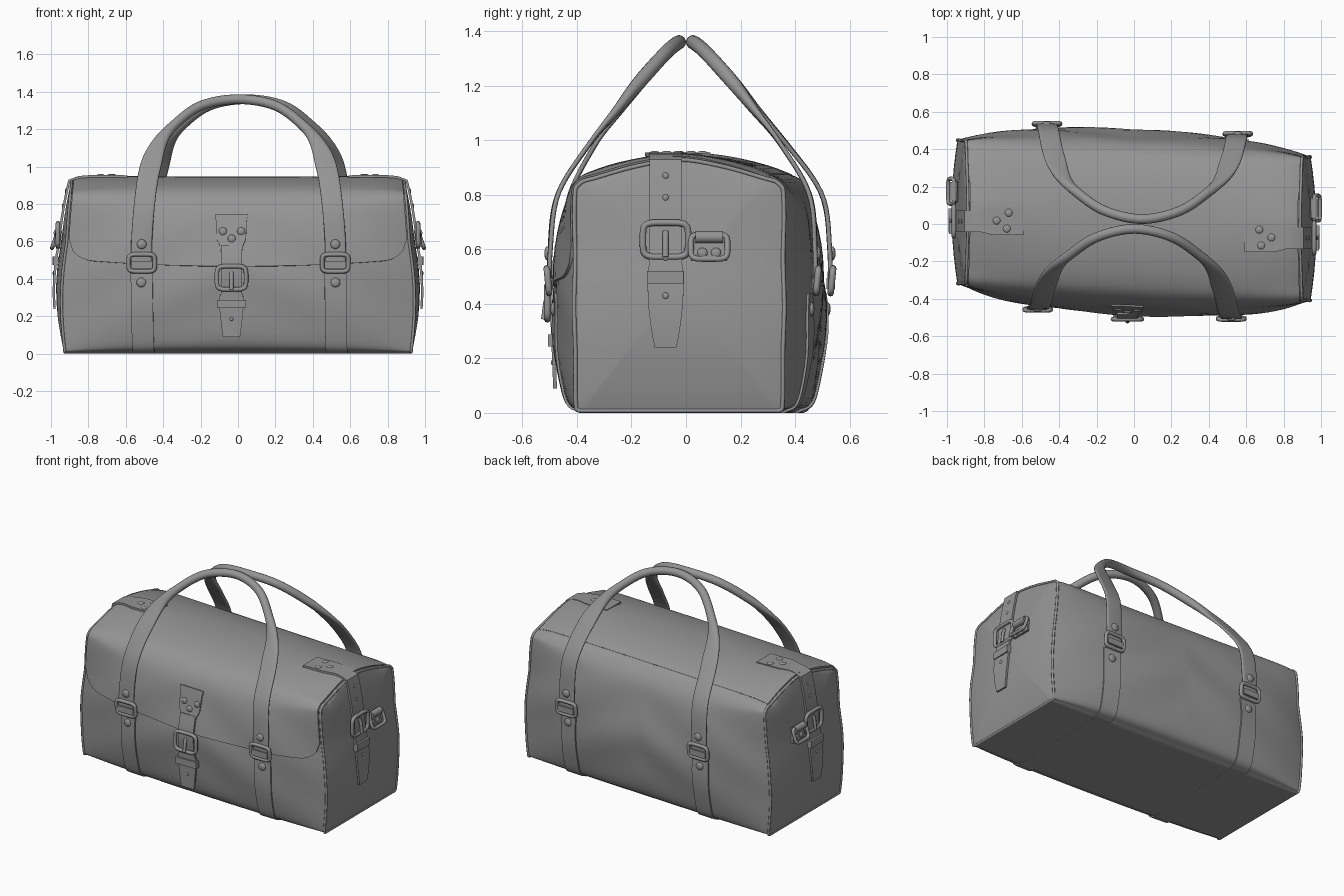
import bpy, bmesh, math
from mathutils import Vector as V, Matrix

if "Cube" in bpy.data.objects:
    bpy.data.objects.remove(bpy.data.objects["Cube"])

X, Y, Z = V((1, 0, 0)), V((0, 1, 0)), V((0, 0, 1))
leather = bpy.data.materials.new("dark_leather")
leather.diffuse_color = (.3, .3, .3, 1)
leather.use_nodes = True
leather.node_tree.nodes["Principled BSDF"].inputs["Base Color"].default_value = leather.diffuse_color


# ---------- helpers ----------
def make(name, verts, faces, angle=40):
    me = bpy.data.meshes.new(name)
    me.from_pydata([tuple(v) for v in verts], [], faces)
    bm = bmesh.new()
    bm.from_mesh(me)
    bmesh.ops.recalc_face_normals(bm, faces=bm.faces)
    bm.to_mesh(me)
    bm.free()
    me.polygons.foreach_set("use_smooth", [True] * len(me.polygons))
    me.set_sharp_from_angle(angle=math.radians(angle))
    me.materials.append(leather)
    ob = bpy.data.objects.new(name, me)
    bpy.context.collection.objects.link(ob)
    return ob


def cr(P, t, closed=False):
    n = len(P)
    i = math.floor(t) if closed else min(max(math.floor(t), 0), n - 2)
    f = t - i
    g = (lambda k: P[k % n]) if closed else (lambda k: P[min(max(k, 0), n - 1)])
    a, b, c, d = g(i - 1), g(i), g(i + 1), g(i + 2)
    return b + 0.5 * f * ((c - a) + f * (2 * a - 5 * b + 4 * c - d + f * (3 * (b - c) + d - a)))


def slab(name, rows, thick):
    """Thick sheet through a grid of points."""
    R, C = len(rows), len(rows[0])
    flat = [p for r in rows for p in r]
    quads = [(i * C + j, i * C + j + 1, (i + 1) * C + j + 1, (i + 1) * C + j)
             for i in range(R - 1) for j in range(C - 1)]
    bm = bmesh.new()
    vs = [bm.verts.new(p) for p in flat]
    for q in quads:
        bm.faces.new([vs[k] for k in q])
    bm.normal_update()
    nr = [v.normal * thick / 2 for v in vs]
    bm.free()
    n = len(flat)
    loop = ([j for j in range(C)] + [i * C + C - 1 for i in range(1, R)]
            + [(R - 1) * C + j for j in range(C - 2, -1, -1)] + [i * C for i in range(R - 2, 0, -1)])
    rim = [(a, b, b + n, a + n) for a, b in zip(loop, loop[1:] + loop[:1])]
    return make(name, [p + m for p, m in zip(flat, nr)] + [p - m for p, m in zip(flat, nr)],
                quads + [tuple(k + n for k in q[::-1]) for q in quads] + rim)


def strip(name, path, W, widths, thick):
    return slab(name, [[p - W * w, p, p + W * w] for p, w in zip(path, widths)], thick)


def sweep(name, pts, size, nrm, closed=False, k=12):
    """Sweep an oval section; size(i) gives half width and half thickness."""
    n, verts = len(pts), []
    for i, p in enumerate(pts):
        a, b = (pts[i - 1], pts[(i + 1) % n]) if closed else (pts[max(i - 1, 0)], pts[min(i + 1, n - 1)])
        t = (b - a).normalized()
        th = (nrm - t * t.dot(nrm)).normalized()
        wd = t.cross(th)
        w, h = size(i)
        e = min(1, h / w + 0.3)
        for j in range(k):
            c, s = math.cos(2 * math.pi * j / k), math.sin(2 * math.pi * j / k)
            verts.append(p + wd * w * math.copysign(abs(c) ** e, c) + th * h * math.copysign(abs(s) ** e, s))
    faces = [(i * k + j, i * k + (j + 1) % k, (i + 1) % n * k + (j + 1) % k, (i + 1) % n * k + j)
             for i in range(n if closed else n - 1) for j in range(k)]
    if not closed:
        faces += [tuple(range(k)), tuple(range((n - 1) * k, n * k))]
    return make(name, verts, faces, 60)


def ring(name, c, A, B, w, h, r=0.012):
    pw = lambda v: math.copysign(abs(v) ** 0.4, v)
    pts = [c + A * w * pw(math.cos(a)) + B * h * pw(math.sin(a))
           for a in [2 * math.pi * (i + 0.5) / 36 for i in range(36)]]
    return sweep(name, pts, lambda i: (r, r), A.cross(B), True, 8)


def buckle(name, c, A, B, w, h, N):
    ring(name + "_frame", c, A, B, w, h, 0.012)
    sweep(name + "_prong", [c + B * h * .5 - N * .004, c + N * .006, c + N * .014 - B * h],
          lambda i: (.011, .009), N, k=8)


def rivet(name, p, N, r=0.026):
    me = bpy.data.meshes.new(name)
    bm = bmesh.new()
    m = Matrix.Translation(p) @ N.to_track_quat('Z', 'Y').to_matrix().to_4x4() @ Matrix.Diagonal((1, 1, .45, 1))
    bmesh.ops.create_uvsphere(bm, u_segments=14, v_segments=8, radius=r, matrix=m)
    for f in bm.faces:
        f.smooth = True
    bm.to_mesh(me)
    bm.free()
    me.materials.append(leather)
    bpy.context.collection.objects.link(bpy.data.objects.new(name, me))


# ---------- bag surface: end and middle profiles blended along the length ----------
def closed_profile(h):
    h = [V(p) for p in h]
    return h + [V((-p.x, p.y)) for p in h[-2:0:-1]]


END = closed_profile([(0, 0), (-.3, 0), (-.365, .008), (-.38, .06), (-.383, .4), (-.383, .78),
                      (-.368, .855), (-.3, .882), (-.15, .925), (0, .948)])
MID = closed_profile([(0, 0), (-.3, 0), (-.38, .01), (-.45, .08), (-.49, .4), (-.448, .7),
                      (-.39, .83), (-.3, .89), (-.15, .926), (0, .936)])


def cy(u):
    return .012 + .008 * u * u - .045 * u


def xe(z):
    return .925 + .02 * math.sin(math.pi * min(z, .6) / .6) - .04 * (z / .95) ** 3


def body(u, s, off=0):
    def raw(u, s):
        w = 1 - min(abs(u), 1) ** 3
        p = cr(END, s, True).lerp(cr(MID, s, True), w)
        z = max(p.y, 0) * (1 - .02 * abs(u) ** 16)
        fold = .007 * math.sin(math.pi * min(z / .9, 1)) * math.sin(8 * abs(u) + 16 * z) * (p.x / .5) ** 3
        return V((u * xe(z), p.x + fold + cy(u), z))
    p = raw(u, s)
    if off:
        n = (raw(u + .01, s) - raw(u - .01, s)).cross(raw(u, s + .05) - raw(u, s - .05)).normalized()
        if n.dot(V((0, p.y, p.z - .45))) < 0:
            n = -n
        p = p + n * off
    return p


def at(x, s, off=0):
    return body(x / xe(body(x / .93, s).z), s, off)


def s_of(x, z, back=False):
    lo, hi = 2, 9
    for _ in range(30):
        m = (lo + hi) / 2
        lo, hi = (m, hi) if at(x, m).z < z else (lo, m)
    return 18 - lo if back else lo


def end_x(y, z, sg):
    d = max(abs(y - cy(sg)) / .385, abs(z - .46) / .48)
    return sg * (xe(z) + .032 * max(0, 1 - d * d))


# ---------- main body with bulged end panels ----------
K, NU = 108, 60
rings = [[body(-1 + 2 * i / NU, 18 * j / K) for j in range(K)] for i in range(NU + 1)]
for sg in (-1, 1):
    c = V((0, cy(sg), .46))
    edge = rings[-1] if sg > 0 else rings[0]
    caps = []
    for r in (.94, .8, .6, .4, .2, .03):
        q = [c + (p - c) * r for p in edge]
        caps.append([V((end_x(p.y, p.z, sg), p.y, p.z)) for p in q])
    rings = rings + caps if sg > 0 else caps[::-1] + rings
n = len(rings)
faces = [(i * K + j, i * K + (j + 1) % K, (i + 1) * K + (j + 1) % K, (i + 1) * K + j)
         for i in range(n - 1) for j in range(K)]
make("bag_body", [p for r in rings for p in r], faces + [tuple(range(K)), tuple(range((n - 1) * K, n * K))], 50)

# ---------- flap over the top and front, blending in at the back ----------
rows = []
for i in range(65):
    u = .985 * (-1 + i / 32)
    x = u * .91
    d = min(max((abs(x) - .76) / .137, 0), 1)
    s0 = s_of(x, .465 + .05 * x * x + .12 * (1 - math.sqrt(1 - d * d)))
    rows.append([body(u, s0 + (11.3 - s0) * j / 36, .005 - .009 * (j / 36) ** 5) for j in range(37)])
slab("front_flap", rows, .012)

# ---------- handles, wrap straps, rings and rivets ----------
base = {-1: (-.515, .52), 1: (-.465, .555)}
for k in (0, 1):
    a, b = base[-1][k], base[1][k]
    s0, s1 = s_of(a, .44), s_of(b, .44, True) - 18
    path = [(a + (b - a) * i / 60, s0 + (s1 - s0) * i / 60) for i in range(61)]
    slab("wrap_strap", [[V((q.x, q.y, max(q.z, .004))) for q in
                         (at(x + w, s, .004) for w in (-.058, 0, .058))] for x, s in path], .009)

for side in (-1, 1):
    back = side > 0
    N = Y * side
    sh = .045 if back else .002
    feet = []
    for k in (0, 1):
        x = base[side][k]
        y0 = at(x, s_of(x, .47, back)).y
        feet.append([V((x, y0 + side * .022, .45)), V((x, y0 + side * .022, .6))])
        ring("strap_ring", V((x, y0 + side * .03, .485)), X, (Z + N * .1).normalized(), .07, .046, .012)
        strip("ring_keeper", [V((x - .058, y0 + side * .026, .475)), V((x + .058, y0 + side * .026, .475))],
              Z, (.02, .02), .03)
        rivet("strap_rivet", V((x, y0 + side * .032, .585)), N)
        rivet("strap_rivet", at(x, s_of(x, .38, back), .009), N)
    arch = [(.502, .462, .8), (.475, .355, .98), (.425, .245, 1.12), (.345, .165, 1.22), (.2, .07, 1.325)]
    skew = lambda x, z: cy(x) * min(max((1.2 - z) / .4, 0), 1)
    P = (feet[0] + [V((-x + sh, y * side + skew(-x, z), z)) for x, y, z in arch] + [V((sh, side * .026, 1.36))]
         + [V((x + sh, y * side + skew(x, z), z)) for x, y, z in arch[::-1]] + feet[1][::-1])
    pts = [cr(P, (len(P) - 1) * i / 96) for i in range(97)]

    def size(i):
        f = min(max((pts[i].z - 1.0) / .24, 0), 1)
        f = f * f * (3 - 2 * f)
        return .056 - .03 * f, .009 + .017 * f
    sweep("back_handle" if back else "front_handle", pts, size, V((0, side * .86, .5)), k=16)

# ---------- front closure ----------
cx = -.035


def front(x, z, off):
    return at(x, s_of(x, z), off)


zs = [.74, .7, .65, .61, .57, .54]
slab("front_patch", [[front(cx + w * t, z, .014) for t in (-1, 0, 1)]
                     for z, w in zip(zs, (.088, .082, .08, .078, .06, .056))], .01)
path = []
for i in range(20):
    z = .58 - .49 * i / 19
    p = front(cx, max(z, .33), .02)
    path.append(V((cx, p.y + max(0, .33 - z) * .04, z)))
strip("front_strap", path, X, [.056] * 11 + [.066, .066, .064, .062, .059, .056, .053, .05, .046], .014)
buckle("front_buckle", V((cx, front(cx, .4, .03).y, .405)), X, Z, .078, .062, -Y)
yk = front(cx, .33, .022).y
strip("front_keeper", [V((cx - .078, yk, .265)), V((cx + .078, yk, .265))], Z, (.022, .022), .03)
for x, z in ((-.08, .65), (.018, .65), (-.032, .61)):
    rivet("front_rivet", front(x, z, .018), -Y, .022)
rivet("front_strap_hole", V((cx, yk + .001, .185)), -Y, .01)

# ---------- end closures, side tabs and piping ----------
for sg in (-1, 1):
    y = cy(sg) - .05
    N = X * sg
    E = lambda yy, z, off: V((end_x(yy, z, sg) + sg * off, yy, z))
    top = [at(sg * (.59 + .26 * i / 8), 8.67, .009) for i in range(9)]
    top = [V((p.x, y, p.z)) for p in top]
    down = [E(y, z, .012) for z in (.925, .895, .84, .78, .72, .66, .6, .53, .47, .4, .33, .28, .24)]
    widths = [.075] * 6 + [.066, .058, .058] + [.058] * 7 + [.062, .066, .064, .056, .048, .04]
    strip("end_strap", top + down, Y, widths, .013)
    buckle("end_buckle", E(y, .635, .022), Y, Z, .083, .063, N)
    strip("end_keeper", [E(y - .067, .497, .015), E(y + .067, .497, .015)], Z, (.023, .023), .03)
    for x, dy in ((.67, .045), (.68, -.04), (.735, .003)):
        p = at(sg * x, 8.67, .012)
        rivet("end_patch_rivet", V((p.x, y + dy, p.z)), Z, .022)
    for z in (.87, .79, .57, .43):
        rivet("end_strap_hole", E(y, z, .018), N, .012)
    yt = y + .16
    strip("side_tab", [E(yt, z, .01) for z in (.655, .61, .56)], Y, (.055, .06, .066), .014)
    ring("side_tab_ring", E(yt, .61, .035), Y, (Z + N * -.35).normalized(), .067, .048, .011)
    sweep("side_tab_roller", [E(yt - .05, .645, .025), E(yt + .05, .645, .025)], lambda i: (.022, .022), N)
    for dy in (-.025, .025):
        rivet("side_tab_rivet", E(yt + dy, .587, .018), N, .019)
    pipe = [body(sg, 18 * j / 108) for j in range(108)]
    pipe = [V((p.x, p.y, max(p.z, .008))) for p in pipe]
    sweep("end_piping", pipe, lambda i: (.008, .008), X, True, 8)
